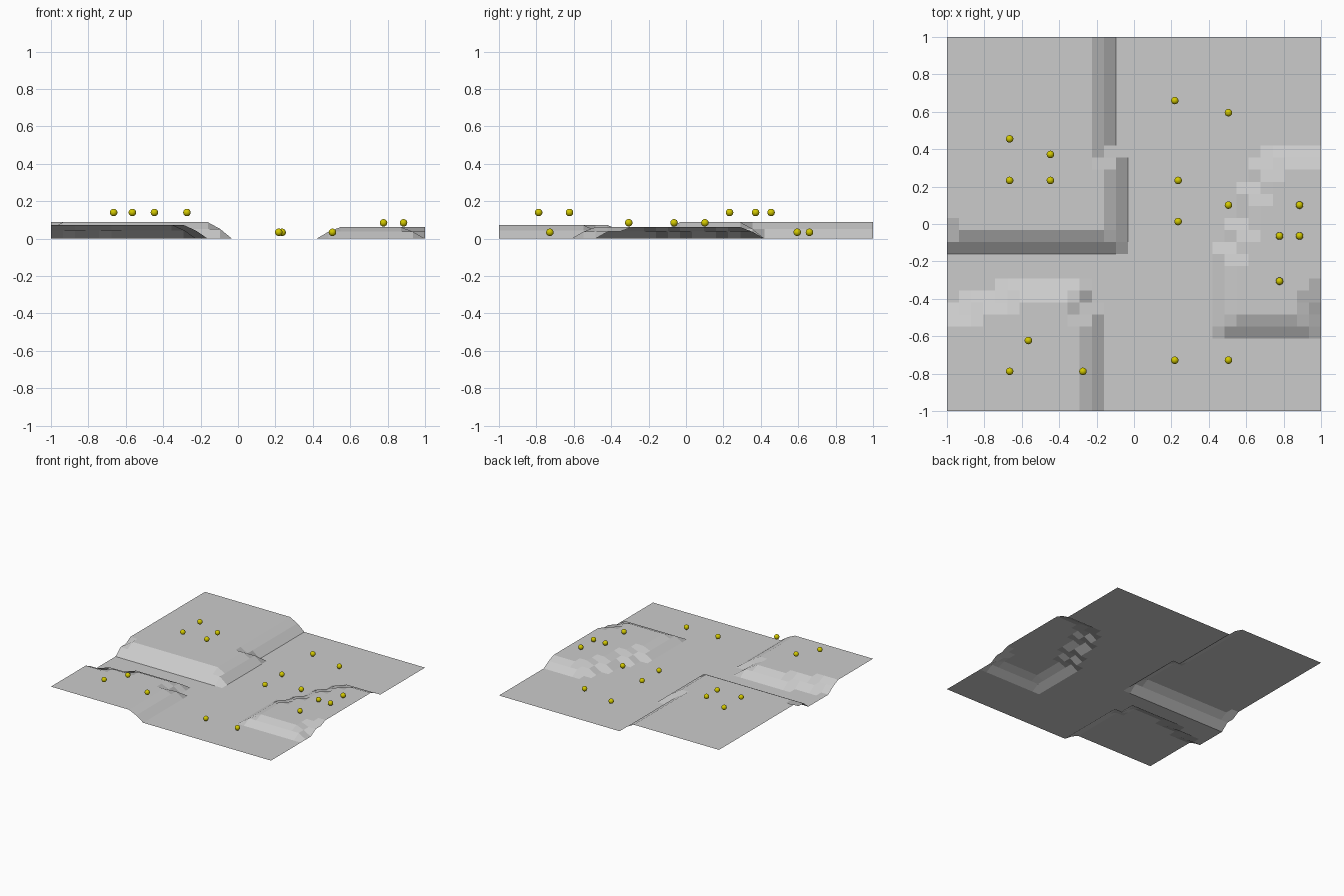
import bpy, bmesh

if "Cube" in bpy.data.objects:
    bpy.data.objects.remove(bpy.data.objects["Cube"])

N = 31                      # grid cells per side
STEP = 2 / N

# Plateau tops on the grid: (height, [(i0, i1, j0, j1), ...]) inclusive vertex ranges
PLATEAUS = [
    (0.088, [(0, 0, 16, 31), (1, 12, 15, 31), (13, 13, 15, 20)]),                   # back left
    (0.073, [(0, 11, 0, 7), (3, 10, 8, 8), (6, 10, 9, 9)]),                         # front left
    (0.062, [(24, 29, 8, 12), (30, 30, 10, 20), (31, 31, 11, 20), (25, 29, 13, 14),
             (26, 29, 15, 17), (27, 29, 18, 19), (28, 29, 20, 20)]),                # right
]
SHOULDER = 0.6              # height share of the ring around each top


def height(i, j):
    best = 0.0
    for h, rects in PLATEAUS:
        for a, b, c, d in rects:
            if a <= i <= b and c <= j <= d:
                best = max(best, h)
            elif a - 1 <= i <= b + 1 and c - 1 <= j <= d + 1:
                best = max(best, h * SHOULDER)
    return best


# Terrain sheet
bm = bmesh.new()
grid = [[bm.verts.new((-1 + i * STEP, -1 + j * STEP, height(i, j)))
         for j in range(N + 1)] for i in range(N + 1)]
for i in range(N):
    for j in range(N):
        bm.faces.new((grid[i][j], grid[i + 1][j], grid[i + 1][j + 1], grid[i][j + 1]))
mesh = bpy.data.meshes.new("terrain")
bm.to_mesh(mesh)
bm.free()
bpy.context.collection.objects.link(bpy.data.objects.new("terrain", mesh))

# Yellow marker balls, sharing one mesh
gold = bpy.data.materials.new("yellow")
gold.diffuse_color = (0.65, 0.58, 0.0, 1)
gold.use_nodes = True
gold.node_tree.nodes["Principled BSDF"].inputs["Base Color"].default_value = gold.diffuse_color
bm = bmesh.new()
bmesh.ops.create_uvsphere(bm, u_segments=24, v_segments=12, radius=0.02)
for f in bm.faces:
    f.smooth = True
ball_mesh = bpy.data.meshes.new("ball")
bm.to_mesh(ball_mesh)
bm.free()
ball_mesh.materials.append(gold)

BALLS = {
    0.14: [(-0.665, 0.455), (-0.447, 0.372), (-0.665, 0.233), (-0.447, 0.233),
           (-0.565, -0.623), (-0.665, -0.788), (-0.273, -0.788)],
    0.085: [(0.885, 0.101), (0.885, -0.064), (0.778, -0.064), (0.778, -0.306)],
    0.034: [(0.218, 0.66), (0.505, 0.595), (0.236, 0.233), (0.236, 0.013),
            (0.505, 0.101), (0.218, -0.728), (0.505, -0.728)],
}
for z, spots in BALLS.items():
    for x, y in spots:
        ball = bpy.data.objects.new("marker_ball", ball_mesh)
        ball.location = (x, y, z)
        bpy.context.collection.objects.link(ball)
